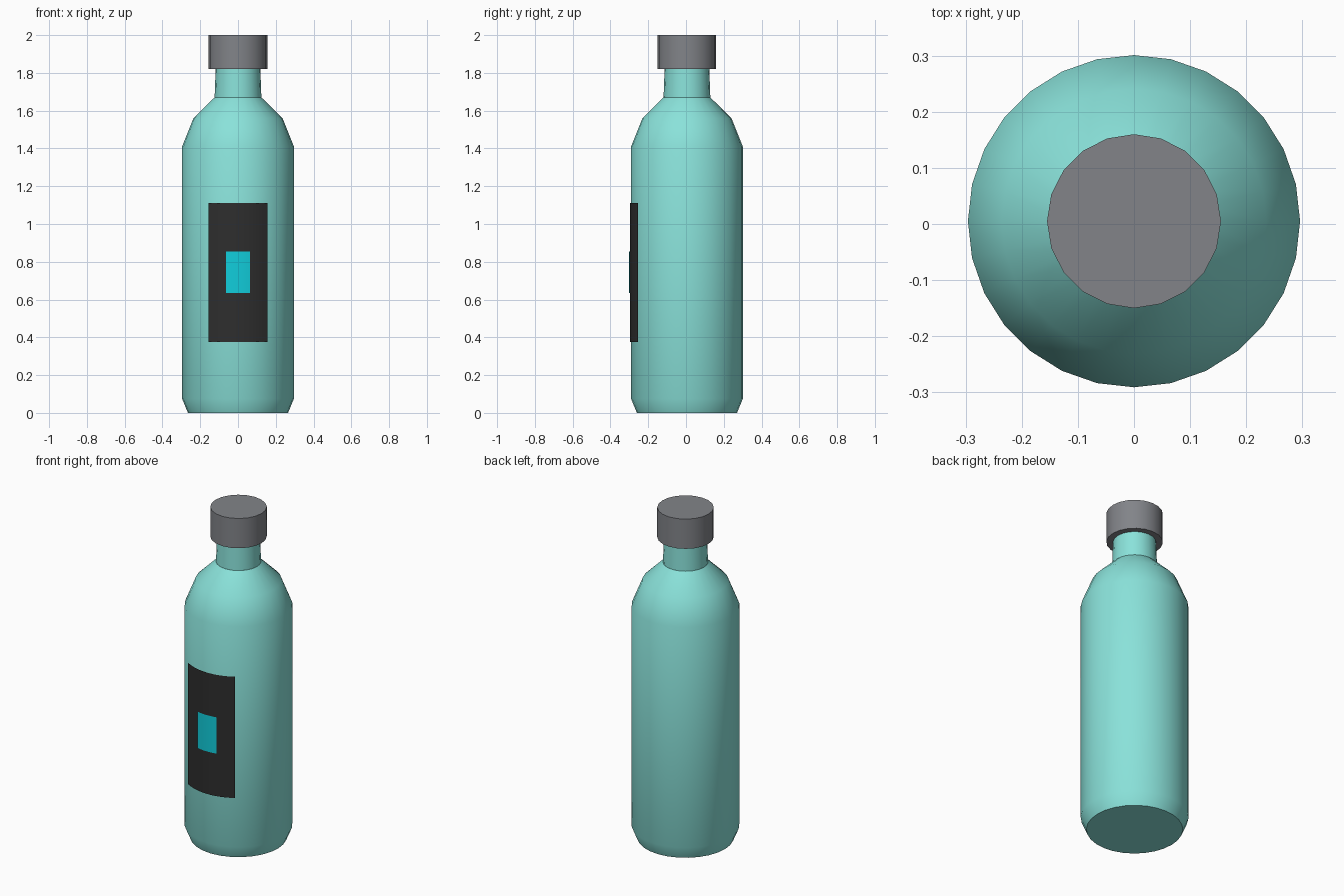
import bpy, bmesh, math

cube = bpy.data.objects.get("Cube")
if cube:
    bpy.data.objects.remove(cube, do_unlink=True)

CENTER_Y = 0.005


def material(name, rgb, roughness=0.5):
    mat = bpy.data.materials.new(name)
    mat.use_nodes = True
    mat.diffuse_color = (*rgb, 1)
    bsdf = mat.node_tree.nodes["Principled BSDF"]
    bsdf.inputs["Base Color"].default_value = (*rgb, 1)
    bsdf.inputs["Roughness"].default_value = roughness
    return mat


def finish(bm, name, mat):
    mesh = bpy.data.meshes.new(name)
    bm.normal_update()
    bm.to_mesh(mesh)
    bm.free()
    mesh.materials.append(mat)
    obj = bpy.data.objects.new(name, mesh)
    obj.location.y = CENTER_Y
    bpy.context.collection.objects.link(obj)
    bpy.ops.object.select_all(action='DESELECT')
    obj.select_set(True)
    bpy.context.view_layer.objects.active = obj
    bpy.ops.object.shade_smooth_by_angle(angle=math.radians(32))
    return obj


def lathe(name, profile, sides, mat):
    """Revolve (radius, height) points around z and cap both ends."""
    bm = bmesh.new()
    turns = [2 * math.pi * i / sides for i in range(sides)]
    rings = [[bm.verts.new((r * math.cos(a), r * math.sin(a), z)) for a in turns]
             for r, z in profile]
    for low, high in zip(rings, rings[1:]):
        for i in range(sides):
            j = (i + 1) % sides
            bm.faces.new((low[i], low[j], high[j], high[i]))
    bm.faces.new(rings[0][::-1])
    bm.faces.new(rings[-1])
    return finish(bm, name, mat)


def curved_panel(name, radius, half_width, bottom, top, steps, mat):
    """Thin sheet wrapped around the front of the body."""
    bm = bmesh.new()
    half = math.asin(half_width / radius)
    columns = []
    for i in range(steps + 1):
        a = -half + 2 * half * i / steps
        x, y = radius * math.sin(a), -radius * math.cos(a)
        columns.append([bm.verts.new((x, y, z)) for z in (bottom, top)])
    for (a, b), (c, d) in zip(columns, columns[1:]):
        bm.faces.new((a, c, d, b))
    return finish(bm, name, mat)


aqua = material("aqua glass", (0.254, 0.761, 0.701), 0.3)
grey = material("cap grey", (0.223, 0.231, 0.25))
charcoal = material("label charcoal", (0.027, 0.027, 0.027))
cyan = material("accent cyan", (0.0056, 0.61, 0.708))

# Bottle body with bevelled foot and sloping shoulder
lathe("bottle_body", [(0.265, 0), (0.296, 0.075), (0.296, 1.41),
                      (0.236, 1.56), (0.124, 1.67)], 28, aqua)

# Neck and screw cap
lathe("bottle_neck", [(0.124, 1.665), (0.118, 1.83)], 20, aqua)
lathe("bottle_cap", [(0.155, 1.82), (0.155, 2.0)], 20, grey)

# Wrapped front label and its centre patch
curved_panel("front_label", 0.302, 0.157, 0.375, 1.11, 12, charcoal)
curved_panel("label_patch", 0.307, 0.064, 0.635, 0.855, 6, cyan)
